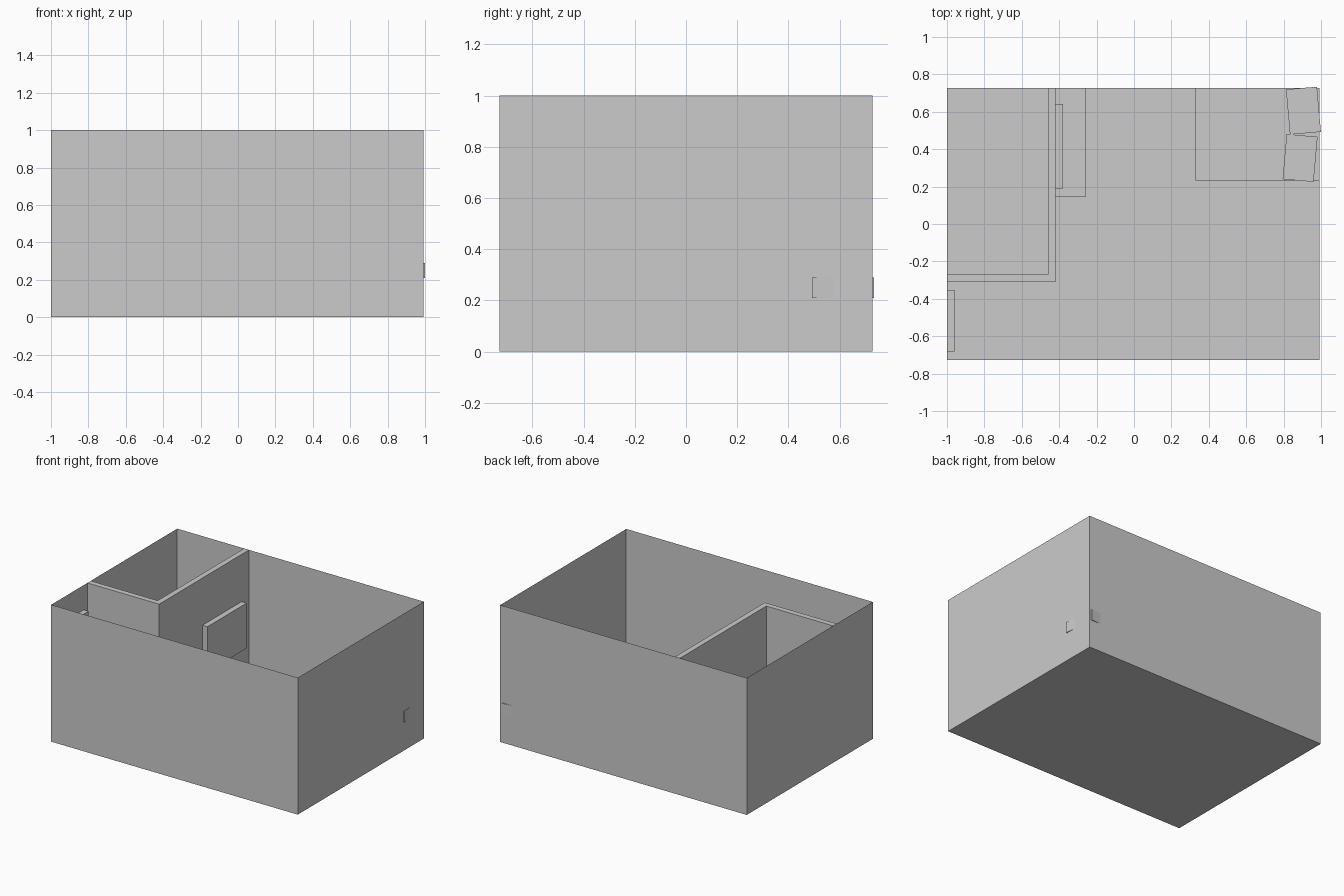
import bpy, bmesh
from math import radians
from mathutils import Matrix, Vector

if "Cube" in bpy.data.objects:
    bpy.data.objects.remove(bpy.data.objects["Cube"])


def finish(name, bm):
    mesh = bpy.data.meshes.new(name)
    bm.to_mesh(mesh)
    bm.free()
    obj = bpy.data.objects.new(name, mesh)
    bpy.context.collection.objects.link(obj)
    return obj


def box(name, lo, hi, turn=0):
    """Box between two corners, turned about its own vertical axis."""
    lo, hi = Vector(lo), Vector(hi)
    bm = bmesh.new()
    bmesh.ops.create_cube(bm, size=1, matrix=Matrix.Diagonal((*(hi - lo), 1)))
    obj = finish(name, bm)
    obj.location = (lo + hi) / 2
    obj.rotation_euler.z = radians(turn)
    return obj


def prism(name, outline, height):
    """Closed outline extruded up from the floor."""
    bm = bmesh.new()
    face = bm.faces.new([bm.verts.new((x, y, 0)) for x, y in outline])
    ext = bmesh.ops.extrude_face_region(bm, geom=[face], use_keep_orig=True)
    top = [v for v in ext["geom"] if isinstance(v, bmesh.types.BMVert)]
    bmesh.ops.translate(bm, verts=top, vec=(0, 0, height))
    bmesh.ops.recalc_face_normals(bm, faces=bm.faces)
    return finish(name, bm)


X0, X1, Y = -1.0, 0.992, 0.727

# room shell: paper-thin floor and walls, open at the top
room = prism("room_shell", [(X0, -Y), (X1, -Y), (X1, Y), (X0, Y)], 1)
bm = bmesh.new()
bm.from_mesh(room.data)
lid = [f for f in bm.faces if f.calc_center_median().z > 0.99]
bmesh.ops.delete(bm, geom=lid, context='FACES_ONLY')
bm.to_mesh(room.data)
bm.free()

# L-shaped partition closing off the back left corner
prism("bathroom_partition",
      [(X0, -0.31), (-0.42, -0.31), (-0.42, Y), (-0.46, Y), (-0.46, -0.27), (X0, -0.27)], 1)

# door on the left wall
box("entrance_door", (X0, -0.683, 0), (-0.96, -0.352, 0.82))

# low bench and wall screen on the partition
box("low_bench", (-0.42, 0.147, 0), (-0.257, Y, 0.15))
box("wall_screen", (-0.42, 0.19, 0.325), (-0.38, 0.642, 0.655))

# bed in the back right corner with two slightly turned pillows
box("bed", (0.328, 0.232, 0), (X1, Y, 0.21))
for name, x, y, turn in (("pillow_back", 0.906, 0.606, 5), ("pillow_front", 0.888, 0.353, -5)):
    box(name, (x - 0.083, y - 0.121, 0.21), (x + 0.083, y + 0.121, 0.29), turn)
